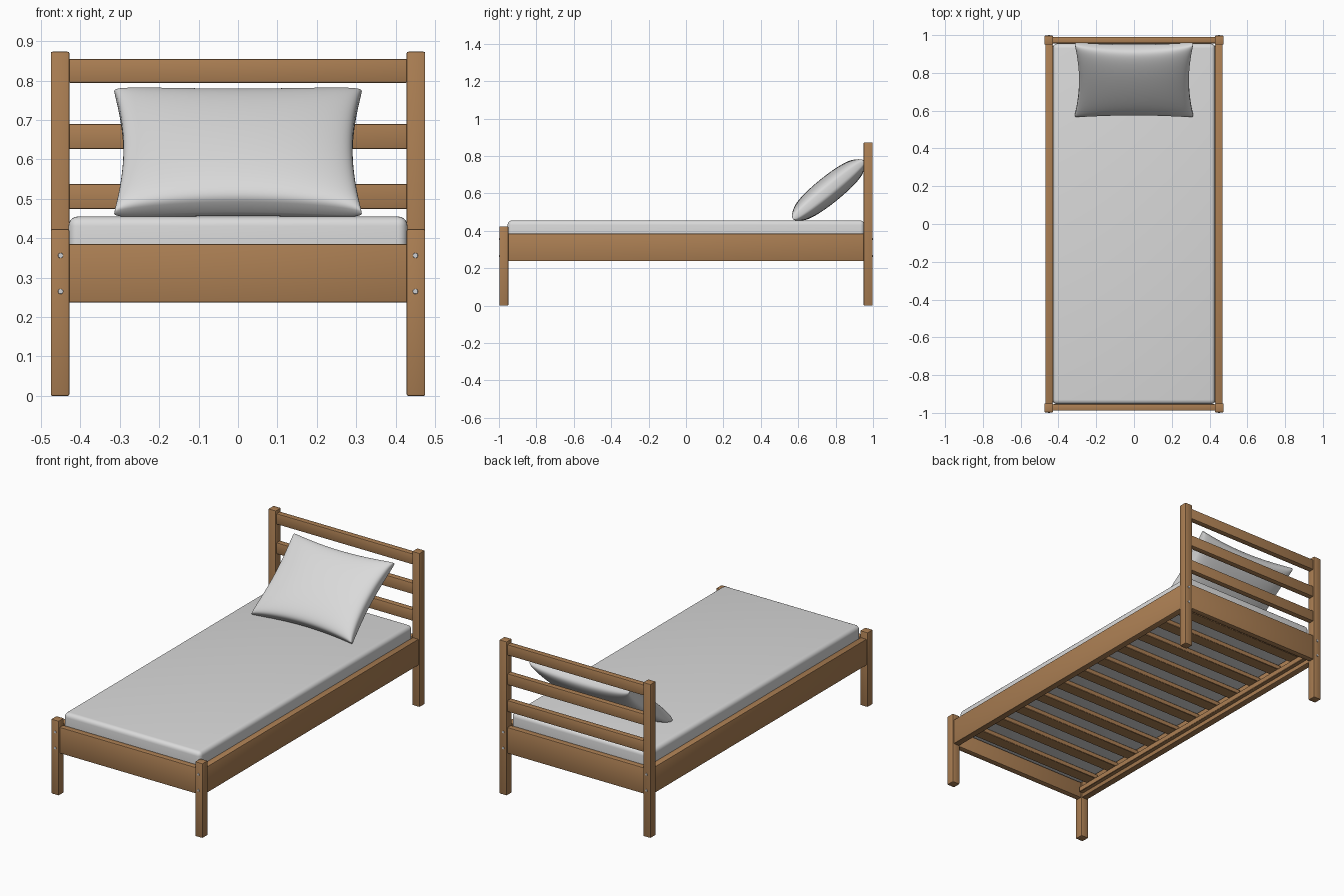
import bpy, bmesh, math
from mathutils import Matrix, Vector

if "Cube" in bpy.data.objects:
    bpy.data.objects.remove(bpy.data.objects["Cube"])


def material(name, rgb):
    m = bpy.data.materials.new(name)
    m.diffuse_color = (*rgb, 1)
    m.use_nodes = True
    m.node_tree.nodes["Principled BSDF"].inputs["Base Color"].default_value = m.diffuse_color
    return m


WOOD = material("warm wood", (0.41, 0.212, 0.087))
FABRIC = material("white fabric", (0.7, 0.7, 0.7))
STEEL = material("steel", (0.62, 0.63, 0.65))


def finish(name, bm, mat, angle=40):
    bmesh.ops.recalc_face_normals(bm, faces=bm.faces)
    me = bpy.data.meshes.new(name)
    bm.to_mesh(me)
    bm.free()
    me.materials.append(mat)
    ob = bpy.data.objects.new(name, me)
    bpy.context.collection.objects.link(ob)
    bpy.ops.object.select_all(action='DESELECT')
    ob.select_set(True)
    bpy.context.view_layer.objects.active = ob
    bpy.ops.object.shade_smooth_by_angle(angle=math.radians(angle))
    return ob


def box(name, x, y, z, mat=WOOD, bevel=0.004, segments=2):
    """Rounded box from (min, max) ranges."""
    bm = bmesh.new()
    bmesh.ops.create_cube(bm, size=1)
    for v in bm.verts:
        v.co = Vector([r[0] if c < 0 else r[1] for c, r in zip(v.co, (x, y, z))])
    bmesh.ops.bevel(bm, geom=bm.edges[:], offset=bevel, segments=segments,
                    profile=0.5, affect='EDGES')
    return finish(name, bm, mat)


def span(a, b, sign):
    return (a, b) if sign > 0 else (-b, -a)


# corner posts, side rails and slat ledges
for s, side in ((-1, "left"), (1, "right")):
    px = span(0.428, 0.475, s)
    box(f"foot_post_{side}", px, (-0.997, -0.95), (0, 0.423))
    box(f"head_post_{side}", px, (0.95, 0.997), (0, 0.873))
    box(f"side_rail_{side}", span(0.431, 0.469, s), (-0.952, 0.952), (0.237, 0.385))
    box(f"slat_ledge_{side}", span(0.408, 0.433, s), (-0.945, 0.945), (0.26, 0.29),
        bevel=0.002, segments=1)

# end boards and headboard slats
box("foot_board", (-0.43, 0.43), (-0.988, -0.954), (0.237, 0.385))
box("head_board", (-0.43, 0.43), (0.956, 0.99), (0.237, 0.385))
for i, (z0, z1) in enumerate(((0.474, 0.538), (0.626, 0.69), (0.794, 0.855))):
    box(f"headboard_slat_{i + 1}", (-0.43, 0.43), (0.957, 0.99), (z0, z1))

# bed base slats
for i in range(11):
    y = -0.85 + i * 0.17
    box(f"base_slat_{i + 1}", (-0.43, 0.43), (y - 0.035, y + 0.035), (0.29, 0.316),
        bevel=0.002, segments=1)

# mattress
box("mattress", (-0.43, 0.43), (-0.954, 0.955), (0.316, 0.455), FABRIC, 0.024, 5)


# bolts on the outer faces of the posts
def bolt(name, x, y, z):
    bm = bmesh.new()
    bmesh.ops.create_cone(bm, cap_ends=True, segments=16, radius1=0.0075,
                          radius2=0.006, depth=0.006)
    turn = math.pi / 2 if y < 0 else -math.pi / 2
    bm.transform(Matrix.Translation((x, y, z)) @ Matrix.Rotation(turn, 4, 'X'))
    finish(name, bm, STEEL, 30)


for end, y in (("foot", -0.997), ("head", 0.997)):
    for side, x in (("left", -0.45), ("right", 0.45)):
        for level, z in (("lower", 0.265), ("upper", 0.356)):
            bolt(f"{end}_bolt_{side}_{level}", x, y, z)

# pillow: two puffed sheets with blunt seams, leaning on the headboard
bm = bmesh.new()
N, M = 56, 48
for layer in (-1, 1):
    grid = []
    for i in range(N + 1):
        u = -math.cos(math.pi * i / N)
        row = []
        for j in range(M + 1):
            v = -math.cos(math.pi * j / M)
            x = u * (0.291 + 0.023 * v * v)
            y = v * (0.221 + 0.025 * u * u)
            rim = i in (0, N) or j in (0, M)
            t = 0 if rim else 0.071 * ((1 - u * u) * (1 - v * v)) ** 0.27
            row.append(bm.verts.new((x, y, layer * t)))
        grid.append(row)
    for i in range(N):
        for j in range(M):
            bm.faces.new((grid[i][j], grid[i + 1][j], grid[i + 1][j + 1], grid[i][j + 1]))
bmesh.ops.remove_doubles(bm, verts=bm.verts, dist=0.00005)
bm.transform(Matrix.Translation((0, 0.7625, 0.618)) @ Matrix.Rotation(math.radians(39), 4, 'X'))
finish("pillow", bm, FABRIC, 80)
